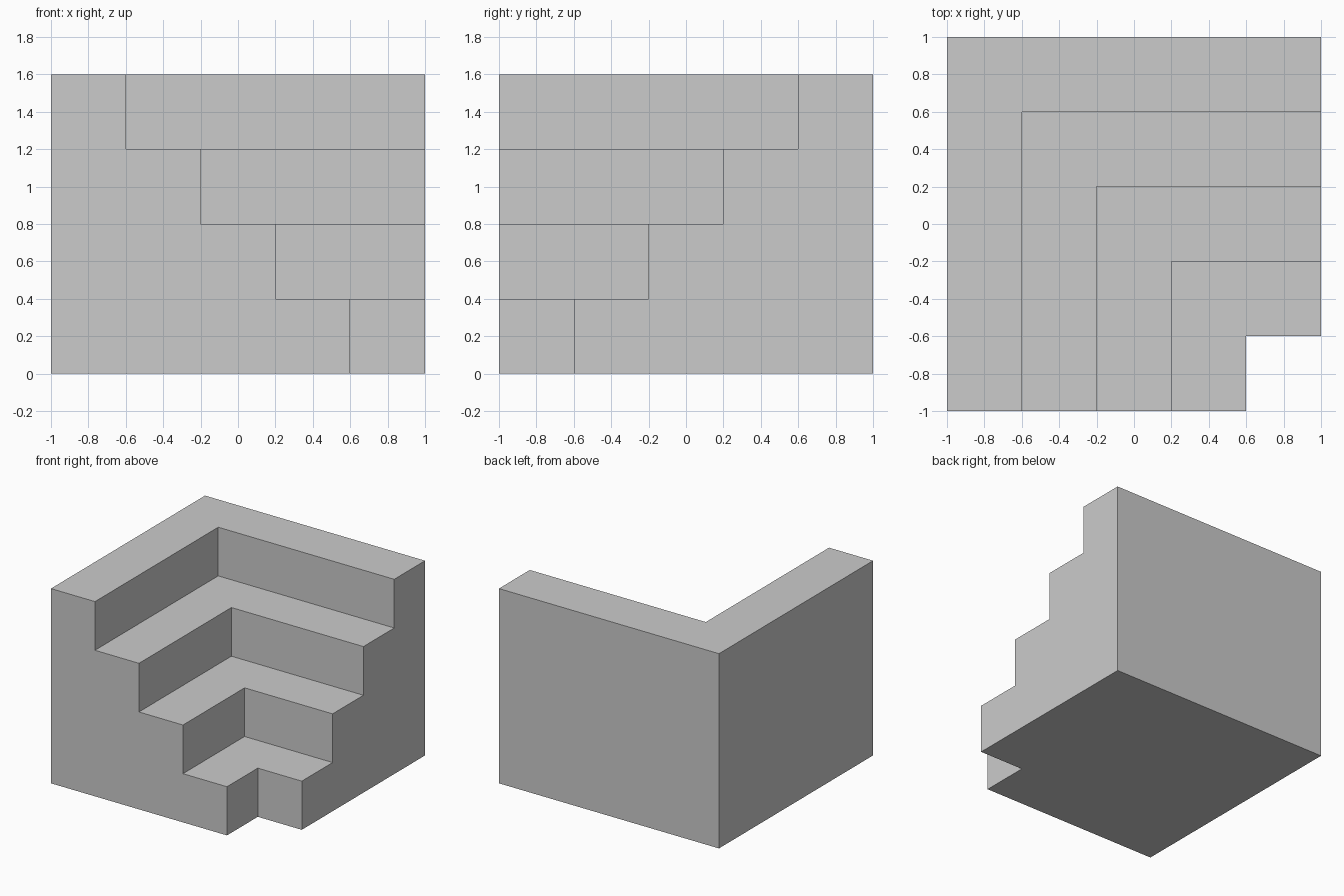
import bpy, bmesh

if "Cube" in bpy.data.objects:
    bpy.data.objects.remove(bpy.data.objects["Cube"])

STEPS, RISE, RUN = 4, 0.4, 0.4
TOP = STEPS * RISE
# Notch corner of each level lies at (a, -a); the last value is the back corner
notch = [0.6 - RUN * i for i in range(STEPS + 1)]

bm = bmesh.new()


def face(points):
    bm.faces.new([bm.verts.new(p) for p in points])


def face_pair(points):
    """Add a face and its twin mirrored across the stair's diagonal."""
    face(points)
    face([(-y, -x, z) for x, y, z in points])


def l_shape(a, b, z):
    """Flat L-shaped face between two notch corners."""
    face([(a, -1, z), (a, -a, z), (1, -a, z), (1, -b, z), (b, -b, z), (b, -1, z)])


# Stepped end walls (front and right)
profile = [(-1, -1, 0)]
for i in range(STEPS):
    profile += [(notch[i], -1, i * RISE), (notch[i], -1, (i + 1) * RISE)]
profile.append((-1, -1, TOP))
face_pair(profile)

# Risers and treads
for i in range(STEPS):
    a, b = notch[i], notch[i + 1]
    low, high = i * RISE, (i + 1) * RISE
    face_pair([(a, -1, low), (a, -a, low), (a, -a, high), (a, -1, high)])
    l_shape(a, b, high)

# Left and back walls, underside
face_pair([(-1, -1, 0), (-1, 1, 0), (-1, 1, TOP), (-1, -1, TOP)])
l_shape(notch[0], -1, 0)

# Weld into one closed solid
bmesh.ops.remove_doubles(bm, verts=bm.verts[:], dist=0.001)
bmesh.ops.recalc_face_normals(bm, faces=bm.faces[:])
mesh = bpy.data.meshes.new("inner_corner_stairs")
bm.to_mesh(mesh)
bm.free()
stairs = bpy.data.objects.new("inner_corner_stairs", mesh)
bpy.context.collection.objects.link(stairs)
